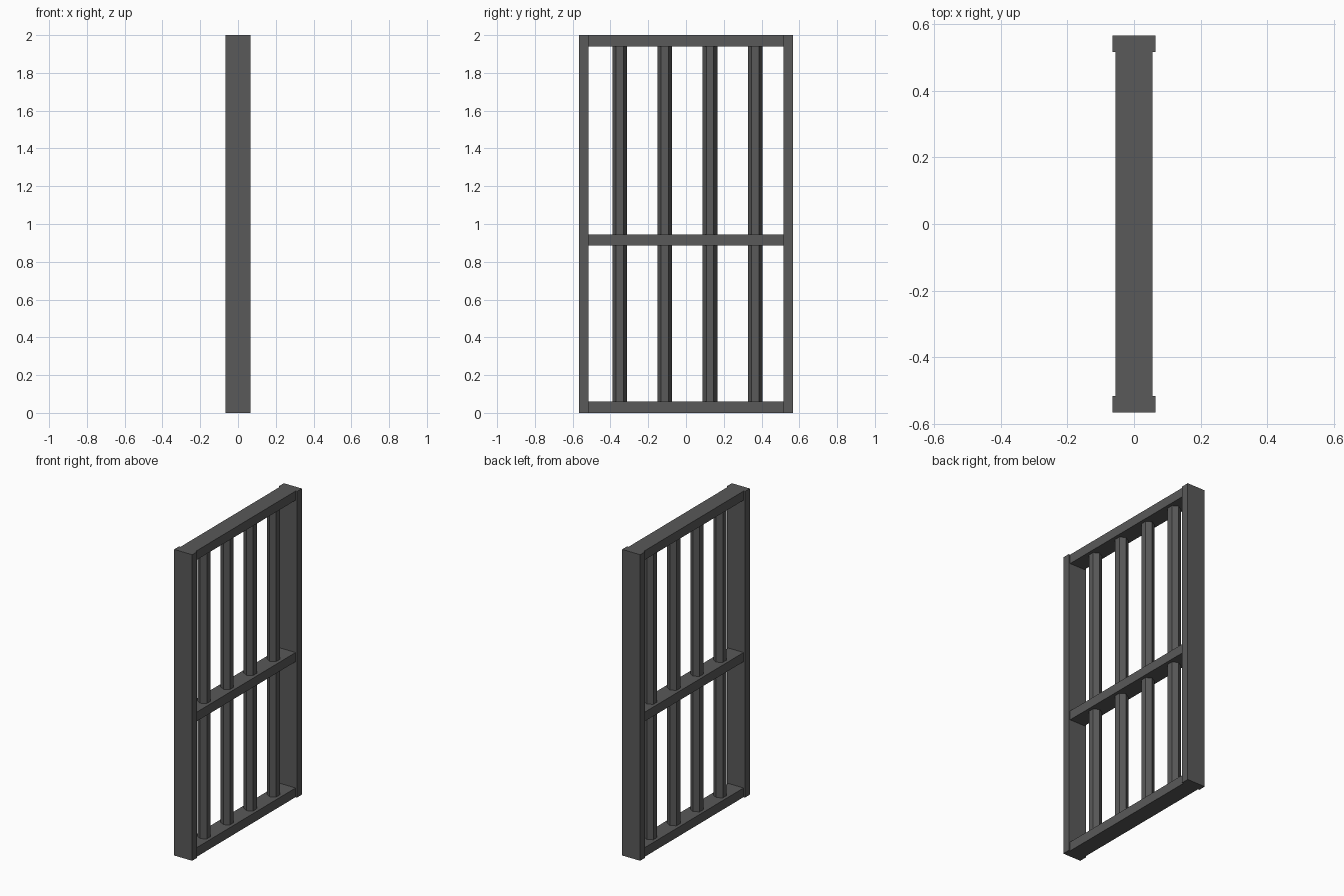
import bpy
import math

if "Cube" in bpy.data.objects:
    bpy.data.objects.remove(bpy.data.objects["Cube"])

iron = bpy.data.materials.new("dark_iron")
iron.diffuse_color = (0.1, 0.1, 0.1, 1)
iron.use_nodes = True
iron.node_tree.nodes["Principled BSDF"].inputs["Base Color"].default_value = iron.diffuse_color


def box(name, x, y, z):
    """Box spanning the given (min, max) ranges."""
    bpy.ops.mesh.primitive_cube_add(size=1, location=[(a + b) / 2 for a, b in (x, y, z)])
    ob = bpy.context.object
    ob.name = name
    ob.scale = [b - a for a, b in (x, y, z)]
    bpy.ops.object.transform_apply(location=False, rotation=False, scale=True)
    ob.data.materials.append(iron)


W, INNER = 0.566, 0.516   # outer and inner half widths of the frame

# Side posts, slightly deeper than the rails
box("left_post", (-0.065, 0.065), (-W, -INNER), (0, 2))
box("right_post", (-0.065, 0.065), (INNER, W), (0, 2))

# Horizontal rails between the posts
for name, z0, z1 in (("bottom_rail", 0, 0.06),
                     ("middle_rail", 0.885, 0.945),
                     ("top_rail", 1.94, 2.0)):
    box(name, (-0.055, 0.055), (-INNER, INNER), (z0, z1))

# Six-sided upright bars, ends set into the top and bottom rails
for i in range(4):
    bpy.ops.mesh.primitive_cylinder_add(
        vertices=6, radius=0.039, depth=1.9,
        location=(0, -0.351 + i * 0.239, 1.0))
    bar = bpy.context.object
    bar.name = f"bar_{i + 1}"
    bar.data.materials.append(iron)
